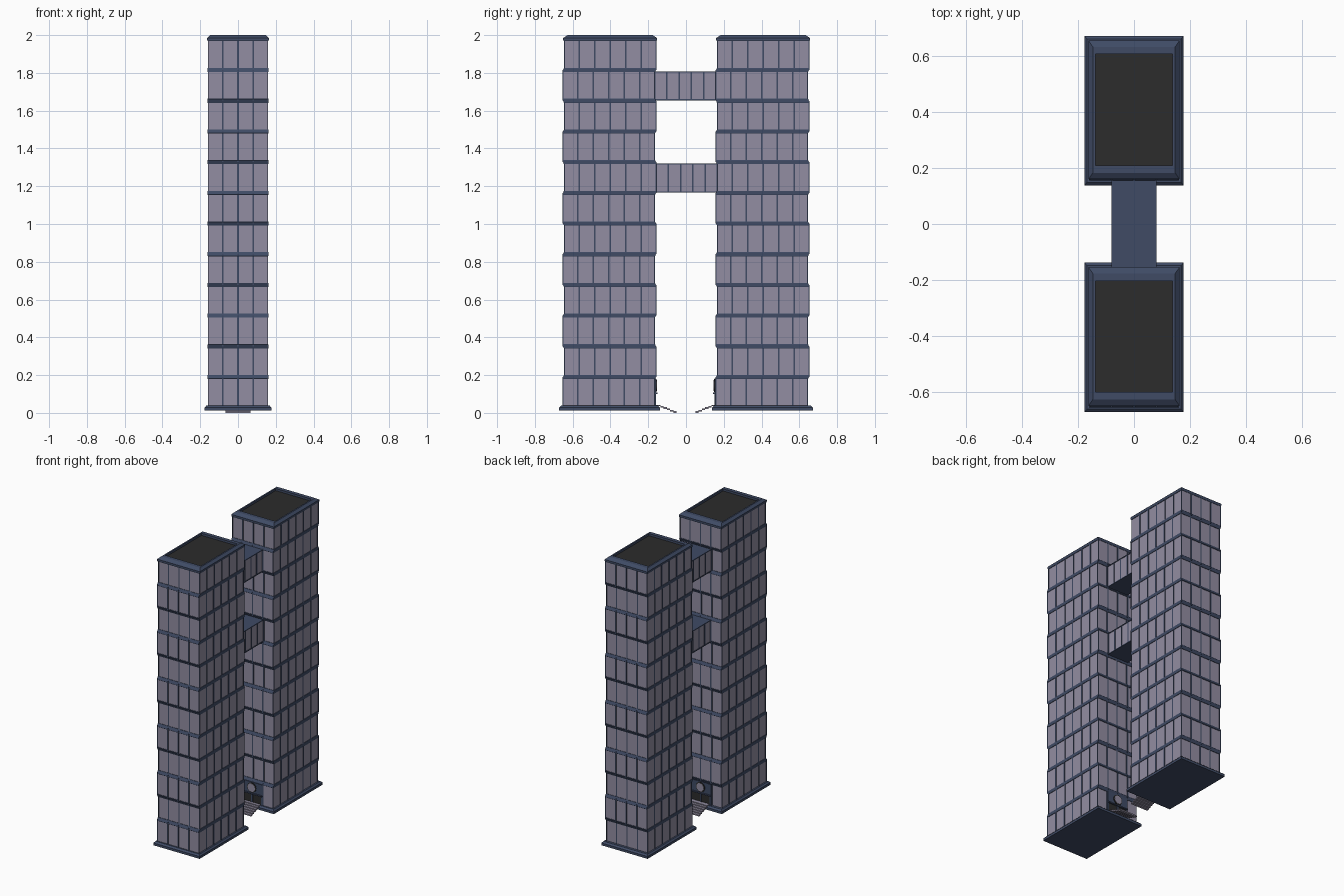
import bpy, bmesh, math
from mathutils import Matrix

if "Cube" in bpy.data.objects:
    bpy.data.objects.remove(bpy.data.objects["Cube"])

def material(name, rgb):
    m = bpy.data.materials.new(name)
    m.diffuse_color = (*rgb, 1)
    m.use_nodes = True
    m.node_tree.nodes["Principled BSDF"].inputs["Base Color"].default_value = m.diffuse_color
    return m

GLASS = material("pale_glass", (0.29, 0.27, 0.36))
FRAME = material("blue_frame", (0.05, 0.07, 0.13))
ROOF = material("dark_roof", (0.025, 0.025, 0.025))

HX, HY, CY = 0.16, 0.245, 0.405       # tower half sizes and centre
PITCH, BASE, FLOORS = 0.1625, 0.0275, 12
BAND = 0.011                          # half height of a floor band

def box(bm, x0, x1, y0, y1, z0, z1):
    mat = Matrix.Translation(((x0+x1)/2, (y0+y1)/2, (z0+z1)/2)) @ \
        Matrix.Diagonal((abs(x1-x0), abs(y1-y0), abs(z1-z0), 1))
    bmesh.ops.create_cube(bm, size=1, matrix=mat)

def loft(bm, rings):
    """Stack of rectangles (half x, half y, centre y, z), capped at both ends."""
    loops = [[bm.verts.new((sx*hx, cy + sy*hy, z))
              for sx, sy in ((-1, -1), (1, -1), (1, 1), (-1, 1))]
             for hx, hy, cy, z in rings]
    for a, b in zip(loops, loops[1:]):
        for i in range(4):
            j = (i+1) % 4
            bm.faces.new((a[i], a[j], b[j], b[i]))
    bm.faces.new(loops[0][::-1])
    bm.faces.new(loops[-1])

def finish(bm, name, mat):
    bmesh.ops.recalc_face_normals(bm, faces=bm.faces)
    me = bpy.data.meshes.new(name)
    bm.to_mesh(me)
    bm.free()
    me.materials.append(mat)
    ob = bpy.data.objects.new(name, me)
    bpy.context.collection.objects.link(ob)
    return ob

def shift(k):
    """Alternate storeys slide slightly back and forth (k counts from 1)."""
    return 0.004 if k % 2 == 0 else -0.004

def tower(side, label):
    c = side * CY
    glass, bands, bars = bmesh.new(), bmesh.new(), bmesh.new()
    for k in range(1, FLOORS + 1):
        z0, z1 = BASE + PITCH*(k-1), BASE + PITCH*k
        cy = c + shift(k)
        # storey glazing
        box(glass, -HX+.003, HX-.003, cy-HY+.003, cy+HY-.003, z0, z1)
        # sloped band joining this storey to the next
        if k < FLOORS:
            loft(bands, [(HX, HY, cy, z1-BAND), (HX+.001, HY+.001, cy, z1-BAND+.002),
                         (HX+.001, HY+.001, c+shift(k+1), z1+BAND-.002),
                         (HX, HY, c+shift(k+1), z1+BAND)])
        # mullions: long sides, short sides, corners
        for i in range(1, 6):
            y = cy - HY + 2*HY*i/6
            box(bars, -HX, HX, y-.004, y+.004, z0, z1)
        for i in range(1, 4):
            x = -HX + 2*HX*i/4
            box(bars, x-.004, x+.004, cy-HY, cy+HY, z0, z1)
        for sx in (-1, 1):
            for sy in (-1, 1):
                x, y = sx*HX, cy + sy*HY
                box(bars, x, x-sx*.005, y, y-sy*.005, z0, z1)
    finish(glass, label + "_glazing", GLASS)
    finish(bands, label + "_floor_bands", FRAME)
    finish(bars, label + "_mullions", FRAME)

    # parapet with chamfered rim and recessed roof well
    bm = bmesh.new()
    ry = c + .003
    loft(bm, [(HX, HY, ry, 1.968), (HX+.003, HY+.003, ry, 1.974),
              (HX+.003, HY+.003, ry, 1.985), (.147, .225, ry, 2.0),
              (.137, .199, ry, 2.0), (.137, .199, ry, 1.984)])
    finish(bm, label + "_parapet", FRAME)
    bm = bmesh.new()
    box(bm, -.137, .137, ry-.199, ry+.199, 1.975, 1.9855)
    finish(bm, label + "_roof_deck", ROOF)

    # stepped plinth
    bm = bmesh.new()
    loft(bm, [(.177, .267, c, .012), (.177, .267, c, .028),
              (.168, .256, c, .038)])
    finish(bm, label + "_plinth", FRAME)

    # entrance on the inner face: surround, round window, door leaves
    w = side * (CY - HY) + shift(1)
    out = lambda d: w - side*d
    bm = bmesh.new()
    box(bm, -.08, .08, w, out(.005), .105, .182)
    for x in (-.075, 0, .075):
        box(bm, x-.005, x+.005, w, out(.005), .036, .106)
    box(bm, -.08, .08, w, out(.012), .1, .108)
    finish(bm, label + "_entrance_surround", FRAME)
    for name, r, d, mat in (("window_rim", .034, .009, ROOF), ("round_window", .028, .011, GLASS)):
        bm = bmesh.new()
        m = Matrix.Translation((0, out(d/2), .145)) @ Matrix.Rotation(math.pi/2, 4, 'X')
        bmesh.ops.create_cone(bm, cap_ends=True, segments=24, radius1=r, radius2=r,
                              depth=d, matrix=m)
        finish(bm, label + "_" + name, mat)
    bm = bmesh.new()
    box(bm, -.075, .075, w, out(.002), .036, .104)
    finish(bm, label + "_doors", ROOF)

    # landing and thin descending steps
    bm = bmesh.new()
    box(bm, -.065, .065, w, side*.134, .036, .043)
    for i in range(5):
        y = .136 - .0172*i
        z = .037 - .007*i
        box(bm, -.065, .065, side*y, side*(y-.0182), z-.009, z)
    finish(bm, label + "_entrance_steps", GLASS)

def bridge(k, label):
    z0, z1 = BASE + PITCH*(k-1) - .009 + .011, BASE + PITCH*k - .007
    s, half, end = shift(k), .08, .165
    # glazed tube
    bm = bmesh.new()
    box(bm, -half+.003, half-.003, s-end, s+end, z0+.002, z1-.002)
    finish(bm, label + "_glazing", GLASS)
    # floor and roof slabs, five window bays
    bm = bmesh.new()
    box(bm, -half, half, s-end, s+end, z0, z0+.006)
    box(bm, -half, half, s-end, s+end, z1-.006, z1)
    for i in range(6):
        y = s - .162 + .324*i/5
        box(bm, -half, half, y-.004, y+.004, z0, z1)
    finish(bm, label + "_frame", FRAME)

tower(-1, "front_tower")
tower(1, "rear_tower")
bridge(8, "lower_bridge")
bridge(11, "upper_bridge")

# rest the lowest step on the ground
bpy.context.view_layer.update()
low = min((o.matrix_world @ v.co).z for o in bpy.data.objects for v in o.data.vertices)
for o in bpy.data.objects:
    o.location.z -= low
